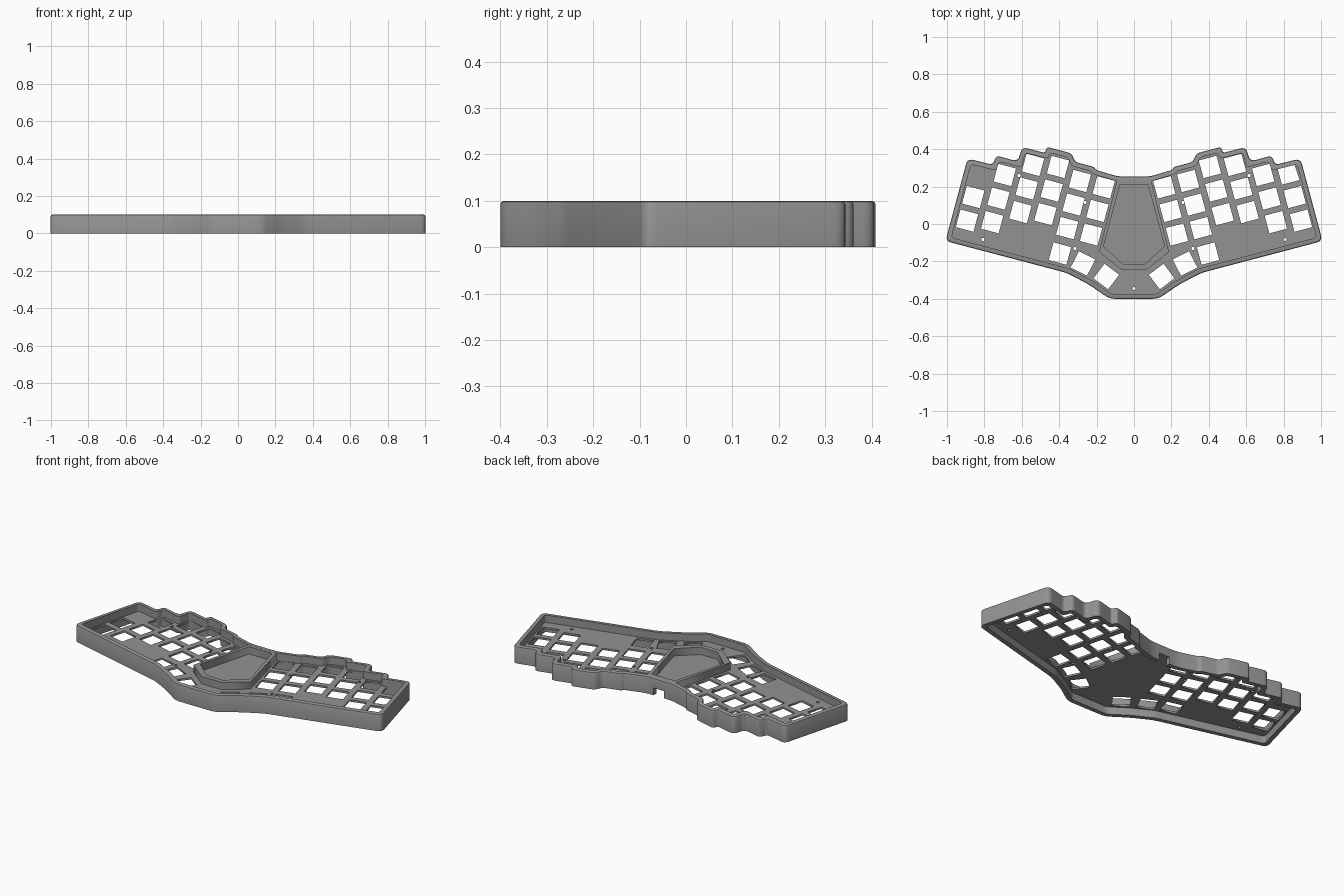
import bpy, bmesh, math
from mathutils import Vector

if "Cube" in bpy.data.objects:
    bpy.data.objects.remove(bpy.data.objects["Cube"])

grey = bpy.data.materials.new("case_grey")
grey.diffuse_color = (0.29, 0.29, 0.29, 1)
grey.use_nodes = True
grey.node_tree.nodes["Principled BSDF"].inputs["Base Color"].default_value = grey.diffuse_color

PITCH, HOLE = 0.132, 0.098
PLATE_LOW, PLATE_TOP, TOP = 0.045, 0.056, 0.10


def mirrored(half):
    """Close a left half outline with its mirror image."""
    return [Vector(p) for p in half] + [Vector((-x, y)) for x, y in reversed(half)]


def offset(pts, t):
    """Move a clockwise outline inward by t with mitred corners."""
    out = []
    for i, p in enumerate(pts):
        a = (p - pts[i - 1]).normalized()
        b = (pts[(i + 1) % len(pts)] - p).normalized()
        na, nb = Vector((a.y, -a.x)), Vector((b.y, -b.x))
        out.append(p + (na + nb) * (t / (1 + na.dot(nb))))
    return out


def rounded(pts, reach, seg=5):
    """Replace each corner by a short curve."""
    out = []
    for i, p in enumerate(pts):
        a, b = pts[i - 1] - p, pts[(i + 1) % len(pts)] - p
        d = min(reach, 0.47 * a.length, 0.47 * b.length)
        s, e = p + a.normalized() * d, p + b.normalized() * d
        for k in range(seg + 1):
            u = k / seg
            out.append(s * (1 - u) ** 2 + p * (2 * u * (1 - u)) + e * u * u)
    return out


def slab(name, loops, low, high):
    """Flat plate: first loop is the outline, the others are holes."""
    cu = bpy.data.curves.new(name, 'CURVE')
    cu.dimensions, cu.fill_mode = '2D', 'BOTH'
    cu.extrude = (high - low) / 2
    for loop in loops:
        sp = cu.splines.new('POLY')
        sp.points.add(len(loop) - 1)
        for q, p in zip(sp.points, loop):
            q.co = (p[0], p[1], 0, 1)
        sp.use_cyclic_u = True
    ob = bpy.data.objects.new(name, cu)
    bpy.context.collection.objects.link(ob)
    ob.location.z = (low + high) / 2
    select(ob)
    bpy.ops.object.convert(target='MESH')
    ob = bpy.context.object
    ob.name = name
    ob.data.materials.clear()
    ob.data.materials.append(grey)
    return ob


def select(ob):
    bpy.ops.object.select_all(action='DESELECT')
    ob.select_set(True)
    bpy.context.view_layer.objects.active = ob


def square(c, deg, size=HOLE):
    r = [math.radians(deg + 45 + 90 * k) for k in range(4)]
    return [(c[0] + size * .7071 * math.cos(a), c[1] + size * .7071 * math.sin(a)) for a in r]


def circle(c, r=0.009, n=12):
    return [(c[0] + r * math.cos(k * math.tau / n), c[1] + r * math.sin(k * math.tau / n))
            for k in range(n)]


# stepped outline, left half from front centre round to back centre
outline = mirrored([
    (-.130, -.400), (-.241, -.324), (-.358, -.262), (-1.008, -.091), (-.890, .350),
    (-.754, .316), (-.738, .366), (-.620, .334), (-.599, .412), (-.476, .380),
    (-.465, .412), (-.332, .377), (-.316, .332), (-.214, .305), (-.203, .289), (-.086, .254)])

# outer wall: the section is swept round the outline
section = [(0, 0), (0, .092), (.0025, .0975), (.008, TOP), (.026, TOP), (.026, 0)]
bm = bmesh.new()
rings = []
for t, z in section:
    pts = rounded(offset(outline, t), 0.032 - 0.5 * t)
    rings.append([bm.verts.new((p.x, p.y, z)) for p in pts])
n = len(rings[0])
for r, ring in enumerate(rings):
    nxt = rings[(r + 1) % len(rings)]
    for i in range(n):
        j = (i + 1) % n
        bm.faces.new((ring[i], ring[j], nxt[j], nxt[i]))
bmesh.ops.recalc_face_normals(bm, faces=bm.faces)
me = bpy.data.meshes.new("outer_wall")
bm.to_mesh(me)
bm.free()
wall = bpy.data.objects.new("outer_wall", me)
bpy.context.collection.objects.link(wall)
me.materials.append(grey)

# cable notch under the back wall
bpy.ops.mesh.primitive_cube_add(size=1, location=(0, .25, .015))
cutter = bpy.context.object
cutter.name = "notch_cutter"
cutter.scale = (.07, .1, .056)
cutter.hide_render = True
cutter.hide_set(True)
mod = wall.modifiers.new("notch", 'BOOLEAN')
mod.operation, mod.object, mod.solver = 'DIFFERENCE', cutter, 'EXACT'
select(wall)
bpy.ops.object.modifier_apply(modifier="notch")
bpy.data.objects.remove(cutter)
bpy.ops.object.shade_smooth_by_angle(angle=math.radians(30))

# key holes: six staggered columns of three, plus three thumb keys
keys = []
tilt = math.radians(-15)
right = Vector((math.cos(tilt), math.sin(tilt)))
up = Vector((-math.sin(tilt), math.cos(tilt)))
for col, stagger in enumerate((0, .027, .118, .142, .100, .100)):
    for row in range(3):
        c = Vector((-.893, .018)) + right * (PITCH * col) + up * (stagger + row * .1305)
        keys.append((c, -15))
keys += [(Vector((-.396, -.158)), -15), (Vector((-.273, -.211)), -27),
         (Vector((-.148, -.281)), -37)]
screws = [(-.807, -.083), (-.316, -.131), (-.262, .115), (-.615, .259)]

# switch plate
loops = [rounded(offset(outline, .02), .02)]
for s in (1, -1):
    loops += [square((s * c.x, c.y), s * a) for c, a in keys]
    loops += [circle((s * x, y)) for x, y in screws]
loops.append(circle((0, -.345)))
slab("switch_plate", loops, PLATE_LOW, PLATE_TOP)

# raised frame round the centre pocket
frame_outer = mirrored([(-.066, -.245), (-.187, -.150), (-.090, .240)])
frame_inner = mirrored([(-.054, -.217), (-.163, -.120), (-.075, .211)])
slab("pocket_frame", [frame_outer, frame_inner], PLATE_TOP - .002, TOP - .0005)
